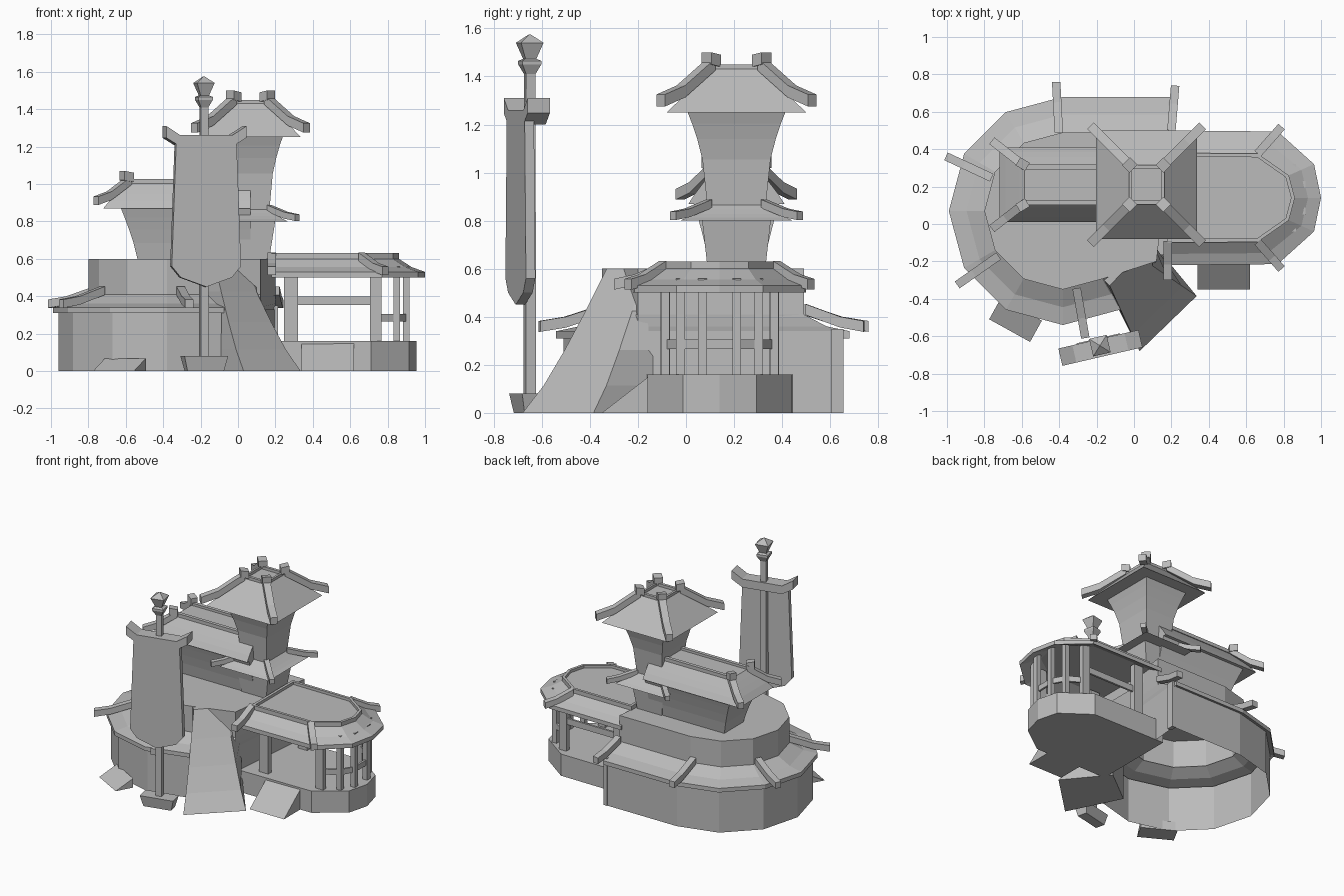
import bpy, bmesh
from math import radians, cos, sin
from mathutils import Vector, Matrix

old = bpy.data.objects.get("Cube")
if old:
    bpy.data.objects.remove(old, do_unlink=True)

# One plain stone grey for everything
grey = bpy.data.materials.new("plain_grey")
grey.use_nodes = True
tone = (0.5, 0.5, 0.5, 1)
grey.diffuse_color = tone
grey.node_tree.nodes["Principled BSDF"].inputs["Base Color"].default_value = tone


def loft(name, rings, bottom=True, top=True):
    """Skin a stack of equal-length closed rings of points."""
    bm = bmesh.new()
    rows = [[bm.verts.new(point) for point in ring] for ring in rings]
    count = len(rows[0])
    for low, high in zip(rows, rows[1:]):
        for i in range(count):
            j = (i + 1) % count
            bm.faces.new((low[i], low[j], high[j], high[i]))
    if bottom:
        bm.faces.new(rows[0][::-1])
    if top:
        bm.faces.new(rows[-1])
    bmesh.ops.recalc_face_normals(bm, faces=bm.faces)
    mesh = bpy.data.meshes.new(name)
    bm.to_mesh(mesh)
    bm.free()
    mesh.materials.append(grey)
    part = bpy.data.objects.new(name, mesh)
    bpy.context.scene.collection.objects.link(part)
    return part


def at(outline, z):
    return [(x, y, z) for x, y in outline]


def blend(first, second, t):
    return [tuple(Vector(a).lerp(Vector(b), t)) for a, b in zip(first, second)]


def rect(centre, half_x, half_y):
    x, y = centre
    return [(x - half_x, y - half_y), (x + half_x, y - half_y),
            (x + half_x, y + half_y), (x - half_x, y + half_y)]


def curved_loft(name, low, high, z_low, z_high, power=1):
    """Blend one outline into another while the height follows a power curve."""
    steps = [i / 4 for i in range(5)] if power != 1 else (0, 1)
    return loft(name, [at(blend(low, high, t), z_low + (z_high - z_low) * t ** power)
                       for t in steps])


def post(name, centre, half_x, half_y, z_low, z_high):
    outline = rect(centre, half_x, half_y)
    return loft(name, [at(outline, z_low), at(outline, z_high)])


def beam(name, path, width, height):
    """Sweep an upright rectangle along a path."""
    path = [Vector(point) for point in path]
    run = path[-1] - path[0]
    side = Vector((-run.y, run.x, 0)).normalized() * width / 2
    rise = Vector((0, 0, height / 2))
    loft(name, [[p - side - rise, p + side - rise, p + side + rise, p - side + rise]
                for p in path])


def rafter(name, inner, outer, z_inner, z_outer, size=0.045):
    """Hip rafter that sags, then levels out at the tip."""
    start, tip = Vector((*inner, z_inner)), Vector((*outer, z_outer))
    sag = Vector((0, 0, (z_inner - z_outer) * 0.15))
    beam(name, [start, start.lerp(tip, 0.6) - sag, tip], size, size)


# Round hall: wall, skirt roof, upper drum
def round_point(radius, degrees):
    angle = radians(degrees)
    return (-0.38 + radius * cos(angle), 0.07 + radius * sin(angle))


def hall_outline(radius):
    arc = [round_point(radius, degrees) for degrees in range(90, 301, 30)]
    return [(0.2, arc[0][1])] + arc + [(0.12, -0.2)]


eave, drum = hall_outline(0.61), hall_outline(0.42)
wall = hall_outline(0.58)
loft("hall_wall", [at(wall, 0), at(wall, 0.33)], False, False)
loft("hall_skirt_roof", [at(wall, 0.32), at(eave, 0.31), at(eave, 0.34),
                         at(blend(eave, drum, 0.5), 0.36), at(drum, 0.41)], False, False)
loft("hall_drum", [at(drum, 0.4), at(drum, 0.6)], bottom=False)
post("hall_end_post", (0.2, 0.63), 0.015, 0.025, 0, 0.35)
for degrees in (93, 155, 215, 280):
    rafter("hall_rafter", round_point(0.42, degrees), round_point(0.69, degrees), 0.43, 0.36)
rafter("hall_rafter", (0.2, 0.5), (0.22, 0.74), 0.43, 0.36)


# Open pavilion: plinth, roof, posts and rails around a bowed end
def bow(centre_x, reach, depth, angles):
    return [(centre_x + reach * cos(radians(a)), 0.14 + depth * sin(radians(a)))
            for a in angles]


def pavilion_outline(centre_x, reach, depth, west=0.18):
    arc = bow(centre_x, reach, depth, (80, 30, 0, -30, -80))
    return [(west, 0.14 + depth)] + arc + [(west, 0.14 - depth)]


plinth = pavilion_outline(0.66, 0.295, 0.305, 0.12)
rim = pavilion_outline(0.72, 0.28, 0.36)
curb = pavilion_outline(0.62, 0.24, 0.24)
curb_inside = pavilion_outline(0.62, 0.22, 0.22, 0.2)
loft("pavilion_plinth", [at(plinth, 0), at(plinth, 0.16)])
loft("pavilion_roof", [at(curb, 0.57), at(rim, 0.5), at(rim, 0.53),
                       at(blend(rim, curb, 0.5), 0.555), at(curb, 0.6), at(curb, 0.63),
                       at(curb_inside, 0.63), at(curb_inside, 0.61)])
spots = bow(0.7, 0.21, 0.23, (80, 45, 18, -18, -45, -80))
for spot in spots:
    half = 0.03 if spot in (spots[0], spots[-1]) else 0.018
    post("pavilion_post", spot, half, 0.018, 0.15, 0.56)
for here, there in zip(spots, spots[1:]):
    beam("end_rail", at((here, there), 0.285), 0.015, 0.04)
for x, y in (spots[0], spots[-1]):
    post("pavilion_wide_post", (0.283, y), 0.038, 0.02, 0.15, 0.56)
beam("long_rail", at([(0.28, spots[0][1]), spots[0]], 0.375), 0.015, 0.045)
for inner, tip in zip(bow(0.62, 0.24, 0.24, (80, -80)), bow(0.62, 0.4, 0.42, (65, -65))):
    rafter("pavilion_rafter", inner, tip, 0.61, 0.535)
rafter("pavilion_rafter", (0.18, -0.09), (0.18, -0.3), 0.61, 0.535)

# Gate tower: flared body and two hipped roofs
core = Vector((0.067, 0.21))
foot, neck = rect(core, 0.1, 0.12), rect(core, 0.135, 0.145)
shoulder, canopy = rect(core, 0.175, 0.207), rect(core, 0.27, 0.29)
crown, well = rect(core, 0.095, 0.105), rect(core, 0.08, 0.085)
curved_loft("tower_base", foot, neck, 0.6, 0.82)
curved_loft("tower_lower_roof", rect(core, 0.2, 0.235), foot, 0.8, 0.865, 1.2)
curved_loft("tower_body", foot, shoulder, 0.85, 1.26, 0.5)
loft("tower_upper_roof", [at(canopy, 1.25), at(crown, 1.43), at(crown, 1.45),
                          at(well, 1.45), at(well, 1.43)])
for side_x in (-1, 1):
    for side_y in (-1, 1):
        def corner(reach):
            return core + Vector((side_x * reach, side_y * (reach + 0.015)))
        rafter("tower_lower_rafter", corner(0.1), corner(0.25), 0.87, 0.82, 0.035)
        rafter("tower_upper_rafter", corner(0.09), corner(0.3), 1.45, 1.3, 0.05)
        beam("tower_corner_knob", [(*corner(0.07), 1.465), (*corner(0.11), 1.475)], 0.06, 0.05)


# Side house with a hipped roof running into the tower
def house(west, half_depth):
    return [(west, core.y - half_depth), (core.x, core.y - half_depth),
            (core.x, core.y + half_depth), (west, core.y + half_depth)]


curved_loft("house_body", house(-0.535, 0.11), house(-0.63, 0.18), 0.59, 0.88, 0.8)
curved_loft("house_roof", house(-0.72, 0.2), house(-0.585, 0.095), 0.87, 1.01, 0.9)
for side in (-1, 1):
    y = core.y + side * 0.095
    beam("house_ridge", [(-0.6, y, 1.015), (core.x, y, 1.015)], 0.025, 0.025)
    rafter("house_rafter", (-0.58, y), (-0.76, y + side * 0.14), 1.02, 0.91)
    beam("house_knob", [(-0.57, y, 1.035), (-0.62, y + side * 0.03, 1.045)], 0.05, 0.05)

# Curved stair buttress running out to the front corner
back = [(0.1, -0.1), (-0.16, -0.3)]
curved_loft("stair_buttress", [(0.03, -0.68), (0.335, -0.385)] + back,
            [(-0.13, -0.33), (0.02, -0.17)] + back, 0, 0.6, 1.2)


# Entrance ramps: wedges that fall toward the front of their own axes
def wedge(name, centre, half_width, length, height, degrees):
    part = loft(name, [[(x, 0, 0), (x, length, 0), (x, length, height)]
                       for x in (-half_width, half_width)])
    part.matrix_world = Matrix.Translation((*centre, 0)) @ Matrix.Rotation(radians(degrees), 4, "Z")


wedge("pavilion_ramp", (0.48, -0.35), 0.14, 0.2, 0.155, 0)
wedge("hall_ramp", (-0.665, -0.57), 0.125, 0.13, 0.068, -29)

# Banner mast, turned slightly as one group of parts
mast_place = Matrix.Translation((-0.18, -0.66, 0)) @ Matrix.Rotation(radians(13), 4, "Z")
mast_parts = []


def turning(name, *levels):
    """Square section whose half width changes with height."""
    mast_parts.append(loft(name, [at(rect((0, 0.01), half, half), z) for half, z in levels]))


mast_parts.append(curved_loft("mast_foot", rect((0, 0), 0.1, 0.035), rect((0, 0), 0.12, 0.05), 0, 0.08))
turning("mast", (0.022, 0.05), (0.02, 1.45))
turning("mast_collar", (0.02, 1.41), (0.04, 1.45), (0.04, 1.465), (0.02, 1.475))
turning("mast_finial", (0.018, 1.46), (0.048, 1.54), (0.003, 1.575))
bar = []
for t in (-1, -0.65, 0.65, 1):
    lift = 0.06 * t ** 4
    bar.append([(0.22 * t, y, z + lift * (z / 1.25)) for y, z in
                ((-0.05, 1.19), (0.045, 1.19), (0.045, 1.25), (-0.05, 1.25))])
mast_parts.append(loft("banner_crossbar", bar))
half_cloth = [(0.14, 0.5), (0.19, 0.56), (0.165, 1.24)]
cloth = [(0, 0.45)] + half_cloth + [(-x, z) for x, z in reversed(half_cloth)]
mast_parts.append(loft("banner_cloth", [[(x, y, z) for x, z in cloth] for y in (-0.05, -0.01)]))
for part in mast_parts:
    part.matrix_world = mast_place
